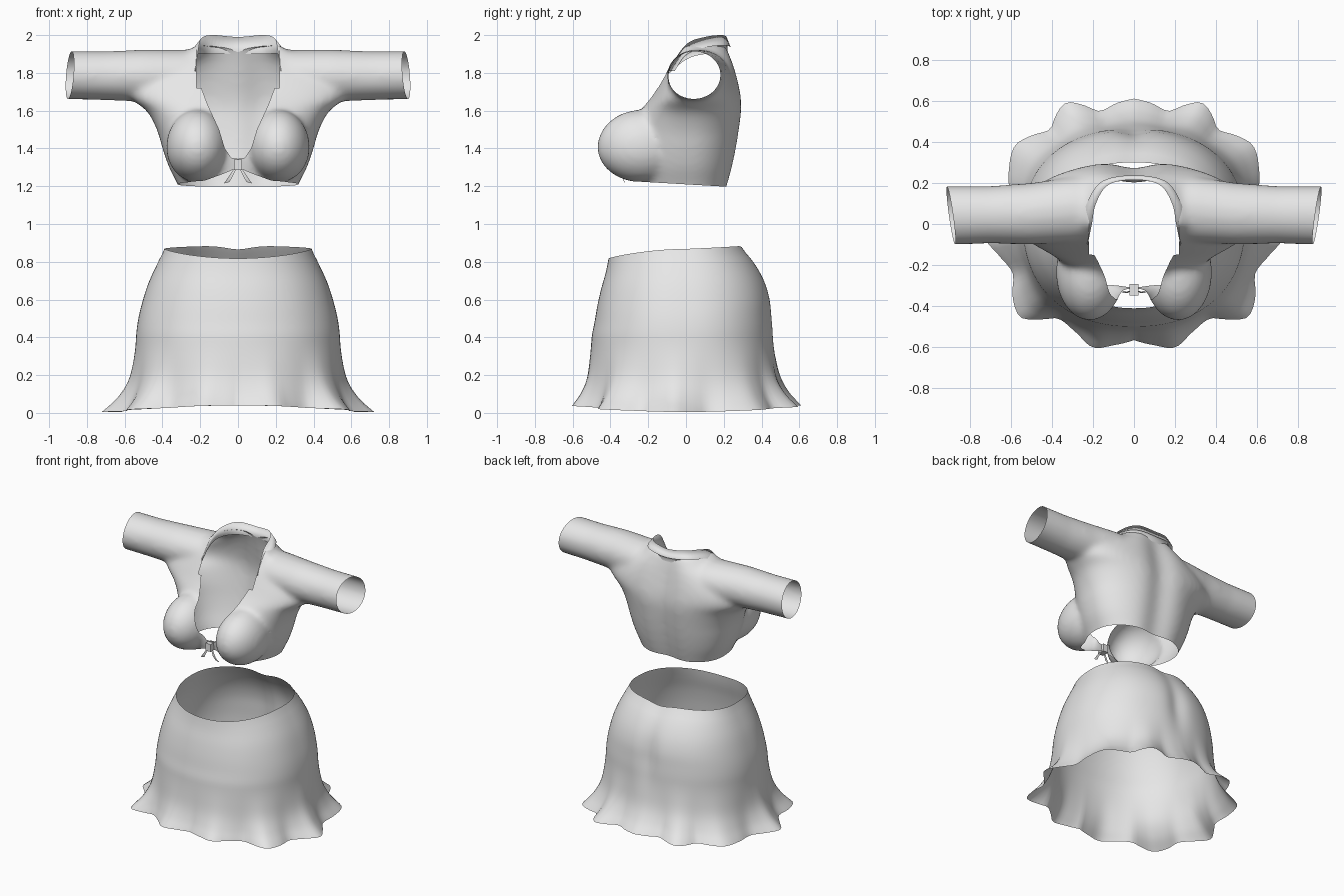
import bpy, bmesh, math
from mathutils import Vector

if "Cube" in bpy.data.objects:
    bpy.data.objects.remove(bpy.data.objects["Cube"])

cloth = bpy.data.materials.new("light_grey_cloth")
cloth.diffuse_color = (0.8, 0.8, 0.8, 1)
cloth.use_nodes = True
cloth.node_tree.nodes["Principled BSDF"].inputs["Base Color"].default_value = cloth.diffuse_color


def finish(name, bm):
    me = bpy.data.meshes.new(name)
    bm.to_mesh(me)
    bm.free()
    me.materials.append(cloth)
    for p in me.polygons:
        p.use_smooth = True
    ob = bpy.data.objects.new(name, me)
    bpy.context.collection.objects.link(ob)
    return ob


def lerp_rows(rows, t):
    """Smooth lookup in rows sorted by their first value."""
    n = len(rows)
    i = max(j for j in range(n - 1) if j == 0 or rows[j][0] <= t)
    u = min(1, max(0, (t - rows[i][0]) / (rows[i + 1][0] - rows[i][0])))
    out = []
    for k in range(1, len(rows[0])):
        def slope(j):
            a, b = max(j - 1, 0), min(j + 1, n - 1)
            return (rows[b][k] - rows[a][k]) / (rows[b][0] - rows[a][0])
        h = rows[i + 1][0] - rows[i][0]
        out.append((2*u**3 - 3*u*u + 1) * rows[i][k] + (u**3 - 2*u*u + u) * h * slope(i)
                   + (3*u*u - 2*u**3) * rows[i + 1][k] + (u**3 - u*u) * h * slope(i + 1))
    return out


def loft(bm, rings, closed=True, caps=False):
    vs = [[bm.verts.new(p) for p in r] for r in rings]
    n = len(vs[0])
    for a, b in zip(vs, vs[1:]):
        for j in range(n if closed else n - 1):
            k = (j + 1) % n
            bm.faces.new((a[j], a[k], b[k], b[j]))
    if caps:
        bm.faces.new(vs[0][::-1])
        bm.faces.new(vs[-1])


def radius(a, hw, yf, yb, e):
    """Polar radius of an oval; a = 0 is the front, pi the back."""
    s, c = abs(math.sin(a)), math.cos(a)
    d = -yf if c > 0 else yb
    return ((s / hw) ** e + (abs(c) / d) ** e) ** (-1 / e)


# ---- skirt: oval waist and hips flowing into a rippled hem ----
hem = [(0, -.565), (.1, -.59), (.2, -.6), (.28, -.53), (.37, -.46), (.46, -.465),
       (.55, -.455), (.59, -.36), (.59, -.24), (.66, -.15), (.72, -.07), (.67, .03),
       (.61, .12), (.61, .25), (.58, .38), (.5, .43), (.41, .46), (.38, .53),
       (.33, .59), (.25, .58), (.17, .55), (.08, .59), (0, .61)]
hem_r = [(math.atan2(x, -y), math.hypot(x, y)) for x, y in hem]
skirt_rows = [(0, .54, -.51, .465), (.4, .54, -.50, .465), (.5, .53, -.485, .46),
              (.6, .507, -.47, .45), (.7, .475, -.45, .42), (.8, .43, -.425, .365),
              (.88, .39, -.41, .30)]
flare = [(0, 1), (.07, .58), (.16, .25), (.27, .08), (.4, 0), (.9, 0)]
N, M = 144, 36
rings = []
for i in range(M + 1):
    t = (i / M) ** 1.2
    ring = []
    for j in range(N):
        a = 2 * math.pi * j / N
        b = a if a <= math.pi else 2 * math.pi - a
        front = math.cos(b)
        z0 = .005 + .035 * front * front
        z1 = .868 - .05 * max(front, 0) ** 2 + .018 * max(-front, 0)
        if front < 0:
            z1 -= .02 * math.exp(-(math.sin(a) / .3) ** 2)
        z = z0 + (z1 - z0) * t
        q = .885 * t
        hw, yf, yb = lerp_rows(skirt_rows, q)
        r = radius(b, hw, yf, yb, 2.25)
        r += (lerp_rows(hem_r, b)[0] - r) * lerp_rows(flare, q)[0]
        if front < 0:  # centre crease at the back
            r -= .022 * math.exp(-(math.sin(a) / .15) ** 2) * math.exp(-((q - .55) / .2) ** 2)
        ring.append((r * math.sin(a), -r * math.cos(a), z))
    rings.append(ring)
bm = bmesh.new()
loft(bm, rings)
finish("skirt", bm)

# ---- top: torso, bust and sleeves fused, then cut open ----
torso_rows = [(1.08, .27, -.26, .19), (1.2, .315, -.29, .225), (1.3, .365, -.31, .25),
              (1.4, .40, -.32, .27), (1.5, .43, -.30, .285), (1.6, .485, -.25, .295),
              (1.67, .57, -.19, .29), (1.75, .56, -.14, .275), (1.84, .42, -.09, .255),
              (1.9, .29, -.05, .24), (1.95, .22, -.03, .225)]
bm = bmesh.new()
rings = []
for i in range(36):
    z = 1.08 + .87 * i / 35
    hw, yf, yb = lerp_rows(torso_rows, z)
    ring = []
    for j in range(72):
        a = 2 * math.pi * j / 72
        r = radius(a, hw, yf, yb, 2.15)
        x, y = r * math.sin(a), -r * math.cos(a)
        if y > 0:  # spine groove
            y += .012 - .035 * math.exp(-(x / .1) ** 2)
        ring.append((x, y, z))
    rings.append(ring)
loft(bm, rings, caps=True)
for s in (-1, 1):
    rings = []
    for x, y, z, ry, rz in ((.1, .08, 1.79, .15, .13), (.3, .07, 1.785, .16, .138), (.5, .05, 1.785, .15, .138),
                            (.7, .045, 1.785, .14, .13), (1.0, .04, 1.79, .144, .126)):
        rings.append([(s * x, y + ry * math.cos(k * math.pi / 20),
                       z + s * rz * math.sin(k * math.pi / 20)) for k in range(40)])
    loft(bm, rings, caps=True)
    g = bmesh.ops.create_uvsphere(bm, u_segments=40, v_segments=24, radius=1)
    for v in g["verts"]:
        c = v.co
        v.co = (s * .215 + c.x * .165, -.235 + c.y * .235, 1.405 + c.z * (.2 if c.z > 0 else .185))
bmesh.ops.recalc_face_normals(bm, faces=bm.faces)
body = finish("fused_body", bm)
mod = body.modifiers.new("fuse", "REMESH")
mod.mode, mod.voxel_size = "VOXEL", .016
mod = body.modifiers.new("soften", "SMOOTH")
mod.factor, mod.iterations = .5, 14
fused = bpy.data.meshes.new_from_object(body.evaluated_get(bpy.context.evaluated_depsgraph_get()))
bpy.data.objects.remove(body)
bm = bmesh.new()
bm.from_mesh(fused)


def trim(co, no):
    geom = bm.verts[:] + bm.edges[:] + bm.faces[:]
    bmesh.ops.bisect_plane(bm, geom=geom, plane_co=co, plane_no=no, clear_outer=True)


def inside(p, poly):
    hit = False
    for (x1, y1), (x2, y2) in zip(poly, poly[1:] + poly[:1]):
        if (y1 > p[1]) != (y2 > p[1]) and p[0] < x1 + (p[1] - y1) * (x2 - x1) / (y2 - y1):
            hit = not hit
    return hit


def cut_out(half, axis, keep):
    """Cut a mirrored outline through the faces chosen by keep."""
    poly = half + [(-x, v) for x, v in reversed(half)]
    for p, q in zip(poly, poly[1:] + poly[:1]):
        a, b = Vector(p), Vector(q)
        if (b - a).length < 1e-5:
            continue
        mid, reach = (a + b) / 2, (b - a).length / 2 + .04
        faces = [f for f in bm.faces for c in [f.calc_center_median()]
                 if keep(c) and (Vector((c.x, c[axis])) - mid).length < reach]
        geom = list({e for f in faces for e in list(f.verts) + list(f.edges)}) + faces
        co, no = Vector((a.x, 0, 0)), Vector((-(b - a).y, 0, 0))
        co[axis], no[axis] = a.y, (b - a).x
        if faces:
            bmesh.ops.bisect_plane(bm, geom=geom, plane_co=co, plane_no=no)
    dead = [f for f in bm.faces for c in [f.calc_center_median()]
            if keep(c) and inside((c.x, c[axis]), poly)]
    bmesh.ops.delete(bm, geom=dead, context="FACES")


trim((0, 0, 1.21), (0, -.058, -1))                    # lower hem
for s in (-1, 1):
    trim((s * .89, .04, 1.79), (s, -.14, .08))        # sleeve ends
cut_out([(.0001, 1.345), (.035, 1.35), (.07, 1.4), (.10, 1.5), (.16, 1.63), (.205, 1.75),
         (.222, 1.84), (.21, 2.1)], 2, lambda c: c.y < .02)          # front neckline
cut_out([(.03, 1.1), (.3, 1.1), (.3, 1.205), (.17, 1.232), (.08, 1.265), (.025, 1.288)],
        2, lambda c: c.y < -.1)                                       # notch under the tie
cut_out([(.0001, .215), (.1, .205), (.16, .17), (.2, .1), (.22, 0), (.22, -.3)],
        1, lambda c: c.z > 1.72)                                      # neck hole
loose = [v for v in bm.verts if not v.link_faces]
bmesh.ops.delete(bm, geom=loose, context="VERTS")
finish("cropped_top", bm)

# ---- collar: standing band with a turned-down edge ----
base = [(-.225, -.11, 1.78), (-.228, 0, 1.87), (-.21, .1, 1.90), (-.14, .195, 1.9), (0, .222, 1.9)]
fold = [(-.225, -.1, 1.81), (-.205, 0, 1.95), (-.185, .1, 1.99), (-.125, .19, 2.0), (0, .215, 1.99)]
flap = [(-.268, -.06, 1.81), (-.25, 0, 1.895), (-.23, .1, 1.935), (-.155, .208, 1.945), (0, .237, 1.935)]
bm = bmesh.new()
rings = []
for row in (base, fold, flap):
    full = row + [(-x, y, z) for x, y, z in row[-2::-1]]
    keyed = [(i, *p) for i, p in enumerate(full)]
    rings.append([lerp_rows(keyed, 8 * k / 48) for k in range(49)])
loft(bm, rings, closed=False)
collar = finish("collar", bm)

# ---- front tie: knot and two ribbon tails ----
bm = bmesh.new()
g = bmesh.ops.create_cube(bm, size=1)
for v in g["verts"]:
    v.co = (v.co.x * .042, -.32 + v.co.y * .055, 1.313 + v.co.z * .055)
for f in bm.faces:
    f.smooth = False
knot = finish("tie_knot", bm)
bm = bmesh.new()
for s in (-1, 1):
    loft(bm, [[(s * .008, -.325, 1.295), (s * .024, -.325, 1.29)],
              [(s * .03, -.335, 1.25), (s * .053, -.335, 1.245)],
              [(s * .045, -.325, 1.222), (s * .075, -.325, 1.215)]], closed=False)
finish("tie_tails", bm)
for p in knot.data.polygons:
    p.use_smooth = False
